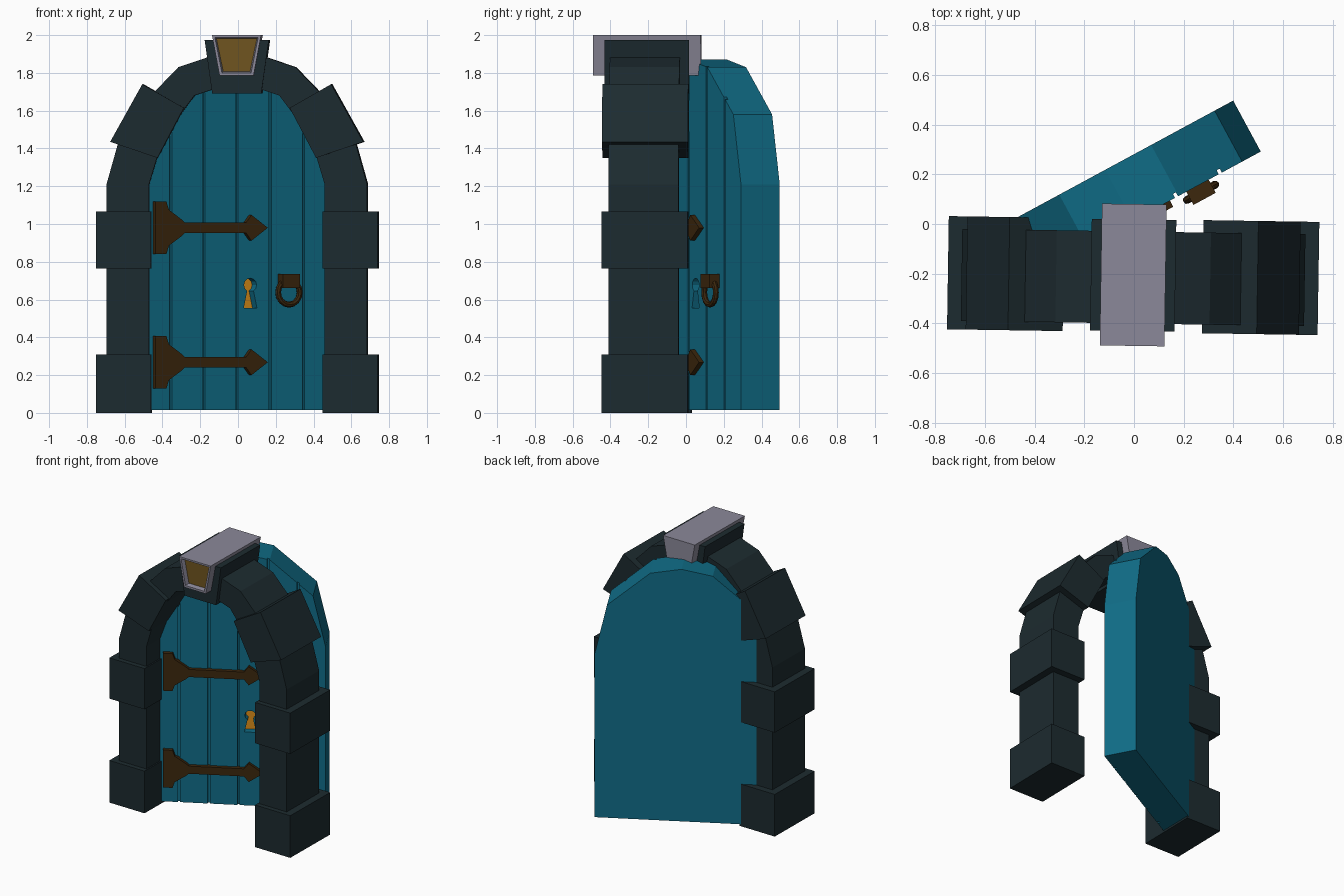
import bpy, bmesh
from math import radians, sin, cos, pi
from mathutils import Matrix

if "Cube" in bpy.data.objects:
    bpy.data.objects.remove(bpy.data.objects["Cube"])


def material(name, rgb):
    m = bpy.data.materials.new(name)
    m.diffuse_color = (*rgb, 1)
    m.use_nodes = True
    m.node_tree.nodes["Principled BSDF"].inputs["Base Color"].default_value = m.diffuse_color
    return m


STONE = material("dark_stone", (0.012, 0.024, 0.029))
TEAL = material("teal_paint", (0.005, 0.15, 0.24))
IRON = material("rusty_iron", (0.045, 0.02, 0.004))
GOLD = material("gold", (0.7, 0.27, 0.01))
PALE = material("pale_stone", (0.26, 0.25, 0.32))
BROWN = material("brown_panel", (0.16, 0.09, 0.014))

# The frame is turned very slightly; the door stands ajar
FRAME = Matrix.Rotation(radians(-0.9), 4, 'Z')
DOOR = Matrix.Translation((-0.005, 0.013, 0)) @ Matrix.Rotation(radians(28.4), 4, 'Z')


def finish(name, bm, mat, matrix):
    me = bpy.data.meshes.new(name)
    bmesh.ops.recalc_face_normals(bm, faces=bm.faces)
    bm.to_mesh(me)
    bm.free()
    ob = bpy.data.objects.new(name, me)
    bpy.context.collection.objects.link(ob)
    me.materials.append(mat)
    ob.matrix_world = matrix
    return ob


def prism(name, pts, y0, y1, mat, matrix):
    """Extrude an (x, z) outline from y0 to y1."""
    bm = bmesh.new()
    f = bm.faces.new([bm.verts.new((x, y0, z)) for x, z in pts])
    ext = bmesh.ops.extrude_face_region(bm, geom=[f], use_keep_orig=True)
    for v in ext["geom"]:
        if isinstance(v, bmesh.types.BMVert):
            v.co.y = y1
    return finish(name, bm, mat, matrix)


def rect(x0, x1, z0, z1):
    return [(x0, z0), (x1, z0), (x1, z1), (x0, z1)]


def mirrored(half):
    """Complete a right-hand outline that ends on the centre line."""
    return half + [(-x, z) for x, z in reversed(half) if x > 0]


def cut(target, cutter):
    cutter.hide_render = True
    cutter.hide_viewport = True
    mod = target.modifiers.new(cutter.name, 'BOOLEAN')
    mod.object = cutter
    mod.solver = 'EXACT'


# Stone arch
outer = mirrored([(0.69, 0), (0.69, 1.21), (0.60, 1.53), (0.31, 1.83), (0, 1.935)])
inner = mirrored([(0.465, 0), (0.465, 1.21), (0.39, 1.46), (0.225, 1.68), (0, 1.755)])
prism("stone_arch", outer + inner[::-1], -0.40, -0.03, STONE, FRAME)

# Protruding blocks on both sides
for s, side in ((-1, "left"), (1, "right")):
    for part, pts in (("base_block", rect(0.455, 0.745, 0, 0.31)),
                      ("middle_block", rect(0.455, 0.745, 0.765, 1.065)),
                      ("shoulder_block", [(0.50, 1.74), (0.67, 1.435),
                                          (0.42, 1.35), (0.28, 1.615)])):
        prism(f"{side}_{part}", [(s * x, z) for x, z in pts], -0.435, 0.02, STONE, FRAME)

# Keystone with pale core and recessed panel
prism("keystone_surround", [(-0.17, 1.975), (0.17, 1.975), (0.13, 1.69), (-0.13, 1.69)],
      -0.43, 0.018, STONE, FRAME)
core = prism("keystone_core", [(-0.13, 2.0), (0.13, 2.0), (0.09, 1.785), (-0.09, 1.785)],
             -0.49, 0.08, PALE, FRAME)
core.data.materials.append(BROWN)
bm = bmesh.new()
bm.from_mesh(core.data)
bm.faces.ensure_lookup_table()
front = min(bm.faces, key=lambda f: f.calc_center_median().y)
bmesh.ops.inset_region(bm, faces=[front], thickness=0.02)
bmesh.ops.inset_region(bm, faces=[front], thickness=0.01, depth=-0.03)
front.material_index = 1
bm.to_mesh(core.data)
bm.free()

# Door leaf with plank grooves
door = prism("door_leaf", mirrored([(0.585, 0.015), (0.585, 1.21), (0.50, 1.58),
                                    (0.21, 1.83), (0, 1.87)]), 0, 0.233, TEAL, DOOR)
for i in range(-2, 3):
    cut(door, prism(f"groove_cutter_{i + 3}", rect(i * 0.2 - 0.007, i * 0.2 + 0.007, -0.1, 2),
                    -0.05, 0.018, TEAL, DOOR))

# Recessed keyhole: round top on a flared slot
KX = 0.08
hole = [(KX + 0.038 * cos(a), 0.677 + 0.036 * sin(a))
        for a in [radians(-60 + 300 * k / 10) for k in range(11)]]
hole += [(KX - 0.04, 0.555), (KX + 0.04, 0.555)]
cut(door, prism("keyhole_cutter", hole, -0.05, 0.055, TEAL, DOOR))
prism("keyhole_plate", hole, 0.05, 0.06, GOLD, DOOR)

# Strap hinges with arrow tips
half = [(-0.505, 0.138), (-0.44, 0.138), (-0.425, 0.095), (-0.35, 0.045), (-0.33, 0.028),
        (0.04, 0.028), (0.065, 0.068), (0.09, 0.068), (0.17, 0)]
half[6:8] = [(0.072, 0.068)]
for z, name in ((0.268, "lower_hinge"), (0.98, "upper_hinge")):
    pts = [(x, z + h) for x, h in half] + [(x, z - h) for x, h in reversed(half) if h > 0]
    prism(name, pts, -0.028, 0.01, IRON, DOOR)

# Ring handle and its mount
prism("handle_mount", rect(0.245, 0.347, 0.66, 0.735), -0.06, 0.01, IRON, DOOR)
bm = bmesh.new()
N, M, R, r = 16, 8, 0.065, 0.016
rings = [[bm.verts.new((0.296 + (R + r * cos(b)) * cos(a), -0.03 + r * sin(b),
                        0.638 + (R + r * cos(b)) * sin(a)))
          for b in [2 * pi * j / M for j in range(M)]]
         for a in [2 * pi * i / N for i in range(N)]]
for i in range(N):
    for j in range(M):
        p, q, k = rings[i], rings[(i + 1) % N], (j + 1) % M
        bm.faces.new((p[j], q[j], q[k], p[k]))
finish("handle_ring", bm, IRON, DOOR)
